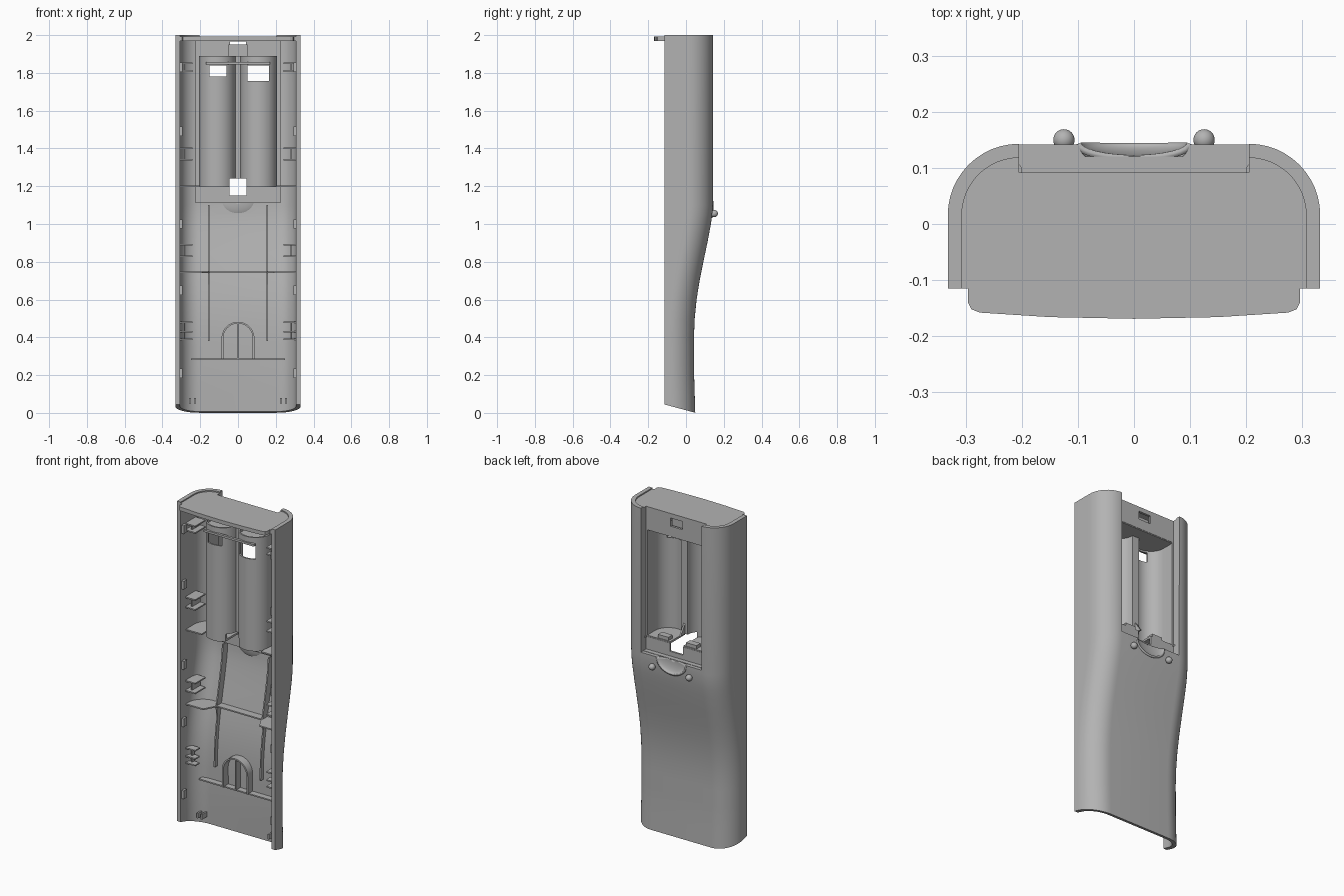
import bpy, bmesh
from math import sin, cos, pi, radians

old = bpy.data.objects.get("Cube")
if old:
    bpy.data.objects.remove(old, do_unlink=True)

grey = bpy.data.materials.new("plain grey plastic")
grey.use_nodes = True
COLOUR = (0.45, 0.45, 0.45, 1)
grey.diffuse_color = COLOUR
grey.node_tree.nodes["Principled BSDF"].inputs["Base Color"].default_value = COLOUR

FRONT, HALF, RADIUS, WALL = -0.115, 0.332, 0.127, 0.025
BACK = [(0, 0.049), (0.2, 0.043), (0.4, 0.042), (0.5, 0.046), (0.6, 0.056), (0.7, 0.072),
        (0.8, 0.092), (0.9, 0.113), (1.0, 0.132), (1.06, 0.140), (1.12, 0.143), (2, 0.143)]


def back(z):
    """Depth of the outer back surface at height z."""
    for (z0, y0), (z1, y1) in zip(BACK, BACK[1:]):
        if z <= z1:
            return y0 + (y1 - y0) * (z - z0) / (z1 - z0)
    return BACK[-1][1]


def section(z, inset, front=FRONT):
    """Open U outline of the casing at height z."""
    r, w, b = RADIUS - inset, HALF - inset, back(z) - inset
    arc = [(w - r + r * cos(a), b - r + r * sin(a))
           for a in [radians(i * 7.5) for i in range(13)]]
    right = [(w, front)] + arc
    return right + [(-x, y) for x, y in reversed(right)]


def make(name, bm, smooth=False):
    bmesh.ops.recalc_face_normals(bm, faces=bm.faces)
    me = bpy.data.meshes.new(name)
    bm.to_mesh(me)
    bm.free()
    me.materials.append(grey)
    ob = bpy.data.objects.new(name, me)
    bpy.context.scene.collection.objects.link(ob)
    if smooth:
        soften(ob)
    return ob


def soften(ob):
    bpy.ops.object.select_all(action='DESELECT')
    ob.select_set(True)
    bpy.context.view_layer.objects.active = ob
    bpy.ops.object.shade_smooth_by_angle(angle=radians(30))


def prism(name, pts, axis, a, b, smooth=False):
    """Extrude an outline along an axis from a to b."""
    place = {'x': lambda p, t: (t, p[0], p[1]),
             'y': lambda p, t: (p[0], t, p[1]),
             'z': lambda p, t: (p[0], p[1], t)}[axis]
    bm = bmesh.new()
    lo = [bm.verts.new(place(p, a)) for p in pts]
    hi = [bm.verts.new(place(p, b)) for p in pts]
    bm.faces.new(lo)
    bm.faces.new(hi)
    for i in range(len(pts)):
        j = (i + 1) % len(pts)
        bm.faces.new((lo[i], lo[j], hi[j], hi[i]))
    return make(name, bm, smooth)


def box(name, x0, x1, y0, y1, z0, z1):
    return prism(name, [(x0, y0), (x1, y0), (x1, y1), (x0, y1)], 'z', z0, z1)


def ball(name, centre, size):
    bm = bmesh.new()
    bmesh.ops.create_uvsphere(bm, u_segments=32, v_segments=16, radius=1)
    bmesh.ops.scale(bm, vec=size, verts=bm.verts)
    bmesh.ops.translate(bm, vec=centre, verts=bm.verts)
    return make(name, bm, True)


def cut(ob, cutters, smooth=False):
    for c in cutters:
        m = ob.modifiers.new("cut", 'BOOLEAN')
        m.operation, m.solver, m.object = 'DIFFERENCE', 'EXACT', c
    bpy.context.view_layer.update()
    me = bpy.data.meshes.new_from_object(
        ob.evaluated_get(bpy.context.evaluated_depsgraph_get()))
    ob.modifiers.clear()
    ob.data = me
    if smooth:
        soften(ob)


def discard(cutters):
    for c in cutters:
        bpy.data.objects.remove(c, do_unlink=True)


# Casing: outer and inner skins lofted up the back curve, slanted at the foot
bm = bmesh.new()
rows = []
for z in [0, 0.1] + [0.2 + 0.05 * i for i in range(19)] + [2]:
    ring = section(z, 0) + section(z, WALL)[::-1]
    rows.append([bm.verts.new((x, y, z if z else 0.045 - 0.27 * (y - FRONT)))
                 for x, y in ring])
n = len(rows[0])
for lower, upper in zip(rows, rows[1:]):
    for i in range(n):
        j = (i + 1) % n
        bm.faces.new((lower[i], lower[j], upper[j], upper[i]))
for row in (rows[0], rows[-1]):
    for i in range(n // 2 - 1):
        bm.faces.new((row[i], row[i + 1], row[n - 2 - i], row[n - 1 - i]))
casing = make("casing", bm)
cutters = [box("opening_cutter", -0.205, 0.205, 0.05, 0.3, 1.12, 2.1),
           ball("dimple_cutter", (0, 0.144, 1.125), (0.1, 0.05, 0.085))]
cut(casing, cutters, True)
discard(cutters)

# Finger dimple below the door opening
bm = bmesh.new()
grid = [[bm.verts.new((0.1 * s * cos(a), 0.143 - 0.026 * cos(t),
                       1.12 - 0.08 * s * sin(a)))
         for a in [pi * i / 20 for i in range(21)]]
        for t, s in [(pi / 2 * k / 8, max(sin(pi / 2 * k / 8), 0.01)) for k in range(9)]]
for r0, r1 in zip(grid, grid[1:]):
    for i in range(20):
        bm.faces.new((r0[i], r0[i + 1], r1[i + 1], r1[i]))
dimple = make("finger_dimple", bm, True)
m = dimple.modifiers.new("thickness", 'SOLIDIFY')
m.thickness, m.offset = 0.012, 0
for side in (-1, 1):
    ball("back_peg", (side * 0.125, 0.15, 1.055), (0.019, 0.019, 0.019))

# Top end plate with its front lip and door recess
inner = section(2, WALL - 0.002)
half = [(x, y) for x, y in inner[:len(inner) // 2] if x > 0.21]
half = [(0, -0.169), (0.15, -0.166), (0.275, -0.158), (0.29, -0.152), (0.296, -0.14),
        (0.296, FRONT)] + half + [(0.205, 0.119), (0.205, 0.092)]
prism("top_plate", half + [(-x, y) for x, y in reversed(half[1:])], 'z', 1.97, 1.993)


# Battery tray: two round troughs with a centre strip
def trough(r, strip):
    arc = [(0.11 + r * cos(a), 0.015 + r * sin(a))
           for a in [pi + pi * i / 20 for i in range(21)]]
    right = [(0.022, strip)] + arc[1:] + [(arc[-1][0], 0.09)]
    return [(-x, y) for x, y in reversed(right)] + right


inside, outside = trough(0.088, 0.015), trough(0.097, 0.004)
tray = [prism("battery_troughs", inside + outside[::-1], 'z', 1.2, 1.89, True),
        prism("tray_lower_end", outside, 'z', 1.195, 1.207),
        prism("tray_upper_end", outside, 'z', 1.85, 1.862),
        box("door_lower_ledge", -0.225, 0.225, 0.08, 0.092, 1.11, 1.2),
        box("door_upper_panel", -0.205, 0.205, 0.078, 0.092, 1.855, 1.972)]
cutters = [box("latch_cutter", -0.045, 0.045, -0.2, 0.11, 1.15, 1.24),
           box("contact_cutter", -0.15, -0.06, -0.2, 0.07, 1.78, 1.84),
           box("contact_cutter", 0.05, 0.165, -0.2, 0.07, 1.757, 1.84),
           box("hook_cutter", -0.042, 0.042, 0.07, 0.11, 1.915, 1.965)]
for part in tray:
    cut(part, cutters, part.name == "battery_troughs")
discard(cutters)
box("hook_backing", -0.05, 0.05, 0.055, 0.065, 1.89, 1.95)
box("ledge_sill", -0.205, 0.205, 0.09, 0.12, 1.11, 1.122)
prism("centre_fin", [(0.01, 1.24), (0.06, 1.24), (0.01, 1.31)], 'x', -0.005, 0.005)
box("contact_bar", -0.17, 0.17, -0.09, -0.075, 1.845, 1.858)

for s in (-1, 1):
    def side_box(name, x0, x1, *rest):
        return box(name, *sorted((s * x0, s * x1)), *rest)

    # Door jambs, ledges and battery cradles
    side_box("door_jamb", 0.205, 0.225, 0.078, 0.13, 1.11, 1.972)
    side_box("door_ledge", 0.196, 0.225, 0.078, 0.092, 1.19, 1.972)
    side_box("battery_cradle", 0.06, 0.13, 0.045, 0.085, 1.2, 1.228)

    # Long stiffening ribs following the back
    levels = [0.38 + 0.06 * i for i in range(13)]
    rib = ([(back(z) - 0.015, z) for z in levels]
           + [(back(z) - (0.05 if z < 0.7 else 0.07), z) for z in reversed(levels)])
    prism("long_rib", rib, 'x', s * 0.151, s * 0.159)

    # Clip shelves on the side walls
    for zs in ((0.39, 0.43, 0.48), (0.83, 0.89), (1.34, 1.40), (1.81, 1.85)):
        for z in zs:
            depth = min(0.03, back(z) - 0.07)
            side_box("clip_shelf", 0.24, 0.315, -0.07, depth, z - 0.004, z + 0.004)
        side_box("clip_web", 0.275, 0.283, -0.05, depth, zs[0], zs[-1])

    # Snap tabs along the rim and feet at the bottom
    for z in (0.21, 0.65, 1.0, 1.49, 1.83):
        side_box("snap_tab", 0.293, 0.31, -0.105, -0.075, z - 0.025, z + 0.025)
    for x in (0.222, 0.25):
        side_box("foot_post", x, x + 0.01, -0.03, 0.02, 0.05, 0.08)

# Cross ribs spanning the casing
for z, mid in ((0.745, 0.01), (1.2, None)):
    u = [(x, y) for x, y in section(z, 0.015, -0.065)]
    if mid is None:
        right = [p for p in u if p[0] > 0.215]
        for s in (-1, 1):
            prism("tray_cross_rib", [(s * x, y) for x, y in
                  right + [(0.2, 0.1), (0.2, -0.065)]], 'z', z - 0.004, z + 0.004)
    else:
        prism("middle_cross_rib", u + [(-0.19, -0.065), (-0.15, mid), (0.15, mid),
              (0.19, -0.065)], 'z', z - 0.004, z + 0.004)
box("lower_cross_rib", -0.25, 0.25, -0.02, 0.022, 0.281, 0.289)

# Arched pocket with a centre rib
def arch(r):
    return ([(r, 0.285)] + [(r * cos(a), 0.395 + r * sin(a))
            for a in [pi * i / 20 for i in range(21)]] + [(-r, 0.285)])


prism("arch_wall", arch(0.087) + arch(0.078)[::-1], 'y', -0.03, 0.028, True)
box("arch_centre_rib", -0.004, 0.004, -0.025, 0.028, 0.285, 0.475)
